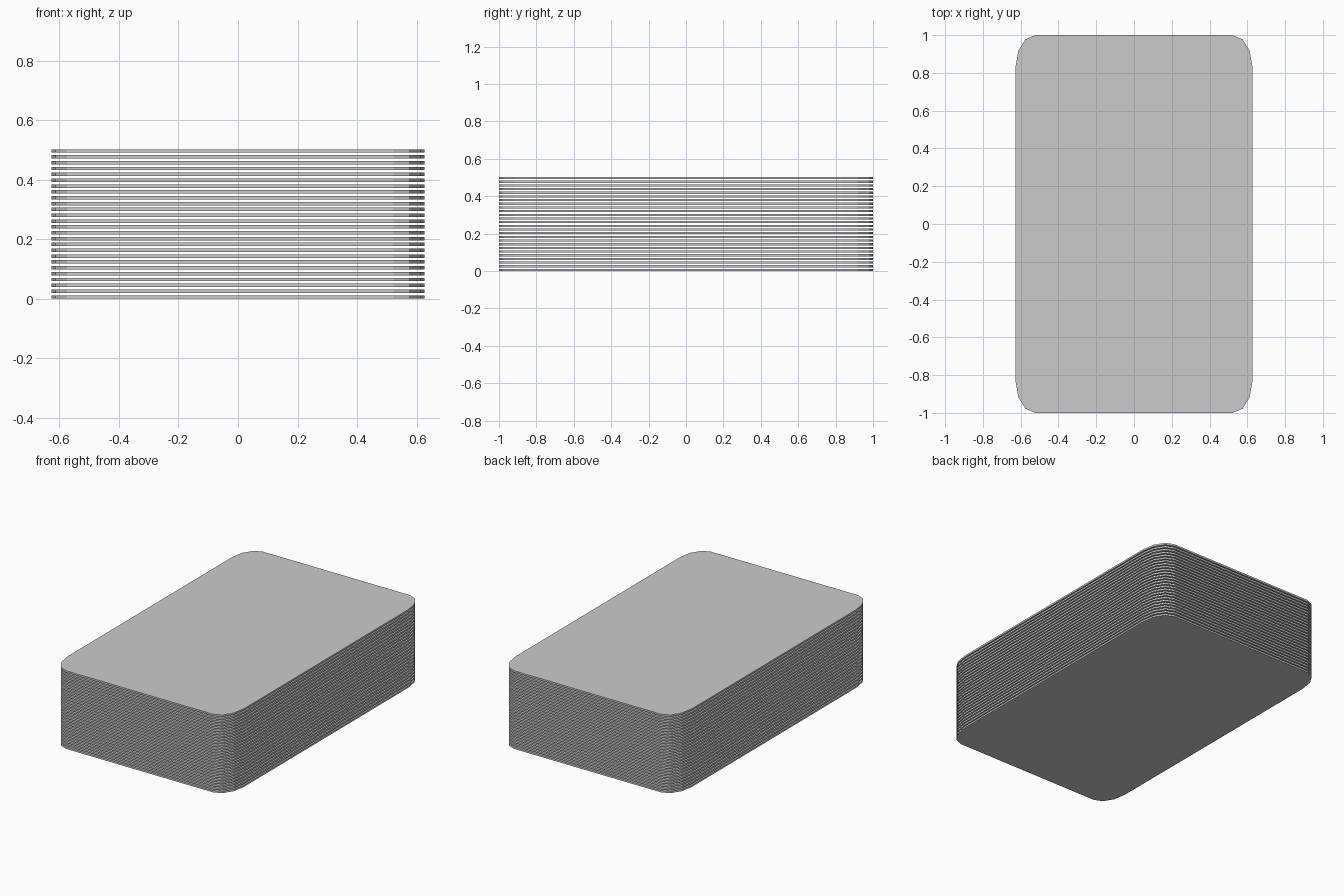
import bpy
import bmesh
from math import sin, cos, pi

cube = bpy.data.objects.get("Cube")
if cube:
    bpy.data.objects.remove(cube)

HALF_X, HALF_Y = 0.627, 1.0
RX, RY = 0.105, 0.168
COUNT, HEIGHT, THICK = 26, 0.502, 0.0115
STEPS = 3

mat = bpy.data.materials.new("card grey")
mat.use_nodes = True
GREY = (0.6, 0.6, 0.6, 1)
mat.diffuse_color = GREY
mat.node_tree.nodes["Principled BSDF"].inputs["Base Color"].default_value = GREY

# Outline with oval, three-segment corners
outline = []
for k, (sx, sy) in enumerate([(1, 1), (-1, 1), (-1, -1), (1, -1)]):
    for i in range(STEPS + 1):
        a = (k + i / STEPS) * pi / 2
        outline.append((sx * (HALF_X - RX) + RX * cos(a),
                        sy * (HALF_Y - RY) + RY * sin(a)))

# One thin card
bm = bmesh.new()
base = bm.faces.new([bm.verts.new((x, y, 0)) for x, y in outline])
top = bmesh.ops.extrude_face_region(bm, geom=[base])["geom"]
bmesh.ops.translate(bm, vec=(0, 0, THICK),
                    verts=[v for v in top if isinstance(v, bmesh.types.BMVert)])
bmesh.ops.recalc_face_normals(bm, faces=bm.faces)
mesh = bpy.data.meshes.new("card")
bm.to_mesh(mesh)
bm.free()
mesh.materials.append(mat)

# Stack of evenly spaced cards
pitch = (HEIGHT - THICK) / (COUNT - 1)
for i in range(COUNT):
    card = bpy.data.objects.new(f"card_{i + 1}", mesh)
    card.location.z = i * pitch
    bpy.context.collection.objects.link(card)
